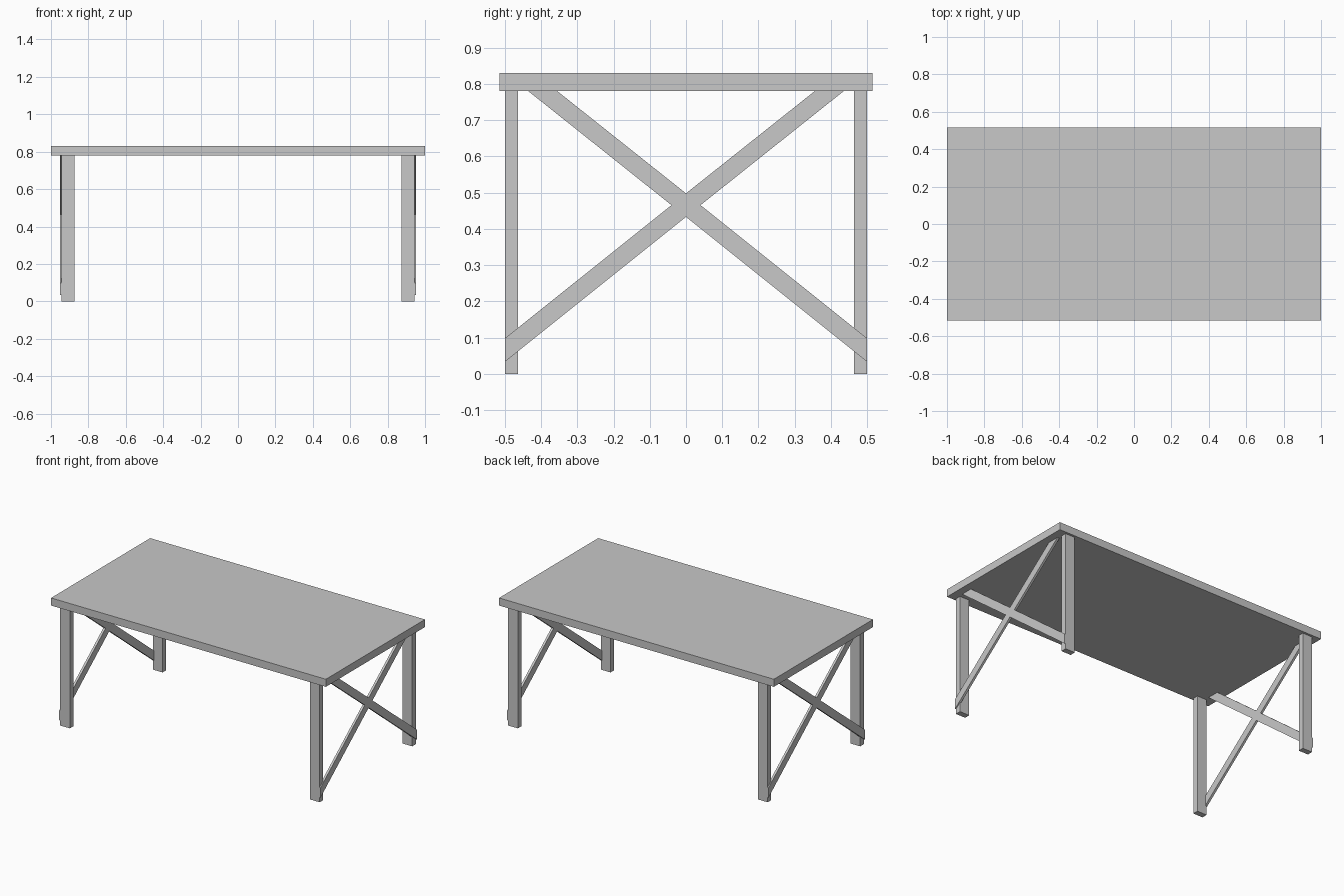
import bpy
import bmesh

cube = bpy.data.objects.get("Cube")
if cube:
    bpy.data.objects.remove(cube, do_unlink=True)

# One plain grey for the whole table
grey = bpy.data.materials.new("plain grey")
colour = (0.58, 0.58, 0.58, 1)
grey.use_nodes = True
grey.diffuse_color = colour
grey.node_tree.nodes["Principled BSDF"].inputs["Base Color"].default_value = colour

TOP_UNDERSIDE = 0.78
TOP_HEIGHT = 0.83


def extrude_profile(name, profile, x0, x1):
    """Extrude a (y, z) outline along x from x0 to x1."""
    bm = bmesh.new()
    face = bm.faces.new([bm.verts.new((x0, y, z)) for y, z in profile])
    result = bmesh.ops.extrude_face_region(bm, geom=[face])
    moved = [g for g in result["geom"] if isinstance(g, bmesh.types.BMVert)]
    bmesh.ops.translate(bm, verts=moved, vec=(x1 - x0, 0, 0))
    bmesh.ops.recalc_face_normals(bm, faces=bm.faces)
    mesh = bpy.data.meshes.new(name)
    bm.to_mesh(mesh)
    bm.free()
    mesh.materials.append(grey)
    obj = bpy.data.objects.new(name, mesh)
    bpy.context.collection.objects.link(obj)
    return obj


def box(name, x0, x1, y0, y1, z0, z1):
    outline = [(y0, z0), (y1, z0), (y1, z1), (y0, z1)]
    return extrude_profile(name, outline, x0, x1)


# Tabletop slab
box("tabletop", -1, 1, -0.515, 0.515, TOP_UNDERSIDE, TOP_HEIGHT)

# Half outline of the crossed brace, from the upper notch to the lower one
half = [(0, 0.498), (0.355, TOP_UNDERSIDE), (0.435, TOP_UNDERSIDE),
        (0.04, 0.4655), (0.5, 0.098), (0.5, 0.033), (0, 0.433)]
cross = half + [(-y, z) for y, z in reversed(half[1:-1])]

for side, sx in (("left", 1), ("right", -1)):
    # Two flat legs at each end
    for end, sy in (("front", -1), ("back", 1)):
        xs = sorted((sx * 0.874, sx * 0.944))
        ys = sorted((sy * 0.463, sy * 0.5))
        box(f"{end}_{side}_leg", *xs, *ys, 0, TOP_UNDERSIDE)
    # Crossed brace set on the outside of the legs
    extrude_profile(f"{side}_cross_brace", cross, sx * 0.936, sx * 0.951)
